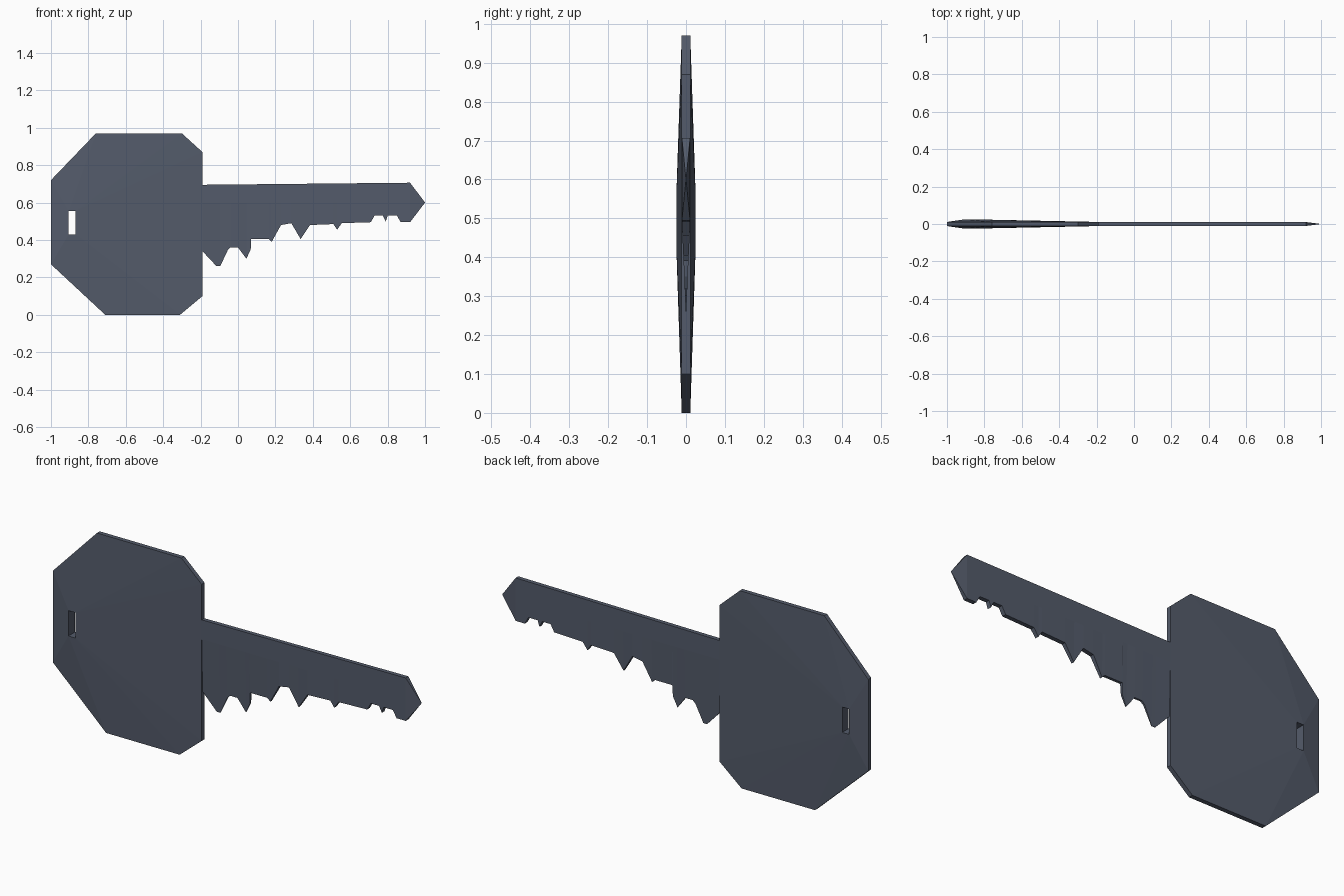
import bpy
import bmesh

default_cube = bpy.data.objects.get("Cube")
if default_cube:
    bpy.data.objects.remove(default_cube, do_unlink=True)


def make_material(name, colour):
    material = bpy.data.materials.new(name)
    material.use_nodes = True
    material.diffuse_color = colour
    shader = next(n for n in material.node_tree.nodes if n.type == "BSDF_PRINCIPLED")
    shader.inputs["Base Color"].default_value = colour
    return material


def finish_object(name, bm, material):
    """Turn the bmesh into a flat shaded object in the scene."""
    bmesh.ops.remove_doubles(bm, verts=bm.verts, dist=0.0001)
    bmesh.ops.recalc_face_normals(bm, faces=bm.faces)
    mesh = bpy.data.meshes.new(name)
    bm.to_mesh(mesh)
    bm.free()
    mesh.materials.append(material)
    part = bpy.data.objects.new(name, mesh)
    bpy.context.collection.objects.link(part)
    return part


def join_loops(bm, first, second):
    """Fill between two matching closed loops, collapsing repeated corners."""
    count = len(first)
    for i in range(count):
        j = (i + 1) % count
        corners = list(dict.fromkeys((first[i], first[j], second[j], second[i])))
        if len(corners) > 2:
            bm.faces.new(corners)


steel = make_material("blue grey steel", (0.088, 0.105, 0.145, 1))

# Head: a bevelled plate, thickest around the keyring slot
RIM_HALF, SLOT_HALF = 0.011, 0.025
rim = [(-1, 0.27), (-1, 0.72), (-0.76, 0.97), (-0.3, 0.97),
       (-0.19, 0.87), (-0.19, 0.1), (-0.31, 0), (-0.71, 0)]
slot = [(-0.905, 0.43), (-0.905, 0.555), (-0.868, 0.555), (-0.868, 0.43)]
nearest_slot_corner = [0, 1, 1, 2, 2, 3, 3, 0]

bm = bmesh.new()
rims, slots = [], []
for side in (-1, 1):
    rim_loop = [bm.verts.new((x, side * RIM_HALF, z)) for x, z in rim]
    slot_loop = [bm.verts.new((x, side * SLOT_HALF, z)) for x, z in slot]
    join_loops(bm, rim_loop, [slot_loop[k] for k in nearest_slot_corner])
    rims.append(rim_loop)
    slots.append(slot_loop)
join_loops(bm, *rims)
join_loops(bm, *slots)
finish_object("key_head", bm, steel)

# Blade: straight back, cut teeth that thin towards their tips
BLADE_HALF, SPINE_Z, TIP_X = 0.0105, 0.6, 0.92
teeth = [(-0.22, 0.37), (-0.19, 0.34), (-0.115, 0.26), (-0.095, 0.26),
         (-0.055, 0.345), (-0.04, 0.36), (0, 0.36), (0.045, 0.3),
         (0.068, 0.35), (0.07, 0.405), (0.165, 0.405), (0.18, 0.39),
         (0.23, 0.48), (0.285, 0.49), (0.335, 0.405), (0.385, 0.48),
         (0.51, 0.485), (0.53, 0.455), (0.555, 0.49), (0.71, 0.495),
         (0.73, 0.53), (0.775, 0.53), (0.79, 0.5), (0.8, 0.53),
         (0.85, 0.53), (0.87, 0.495), (TIP_X, 0.495)]


def edge_half(z):
    return min(BLADE_HALF, max(0.001, 0.045 * (z - 0.25)))


bm = bmesh.new()
sections = []
for x, z in teeth:
    top = 0.697 + 0.01 * x
    half = edge_half(z)
    outline = [(-half, z), (-BLADE_HALF, SPINE_Z), (-BLADE_HALF, top),
               (BLADE_HALF, top), (BLADE_HALF, SPINE_Z), (half, z)]
    sections.append([bm.verts.new((x, y, height)) for y, height in outline])
for near, far in zip(sections, sections[1:]):
    join_loops(bm, near, far)
bm.faces.new(sections[0])

# Wedge tip closing the far end of the blade
tip = bm.verts.new((1, 0, SPINE_Z))
join_loops(bm, sections[-1], [tip] * len(sections[-1]))
finish_object("key_blade", bm, steel)
